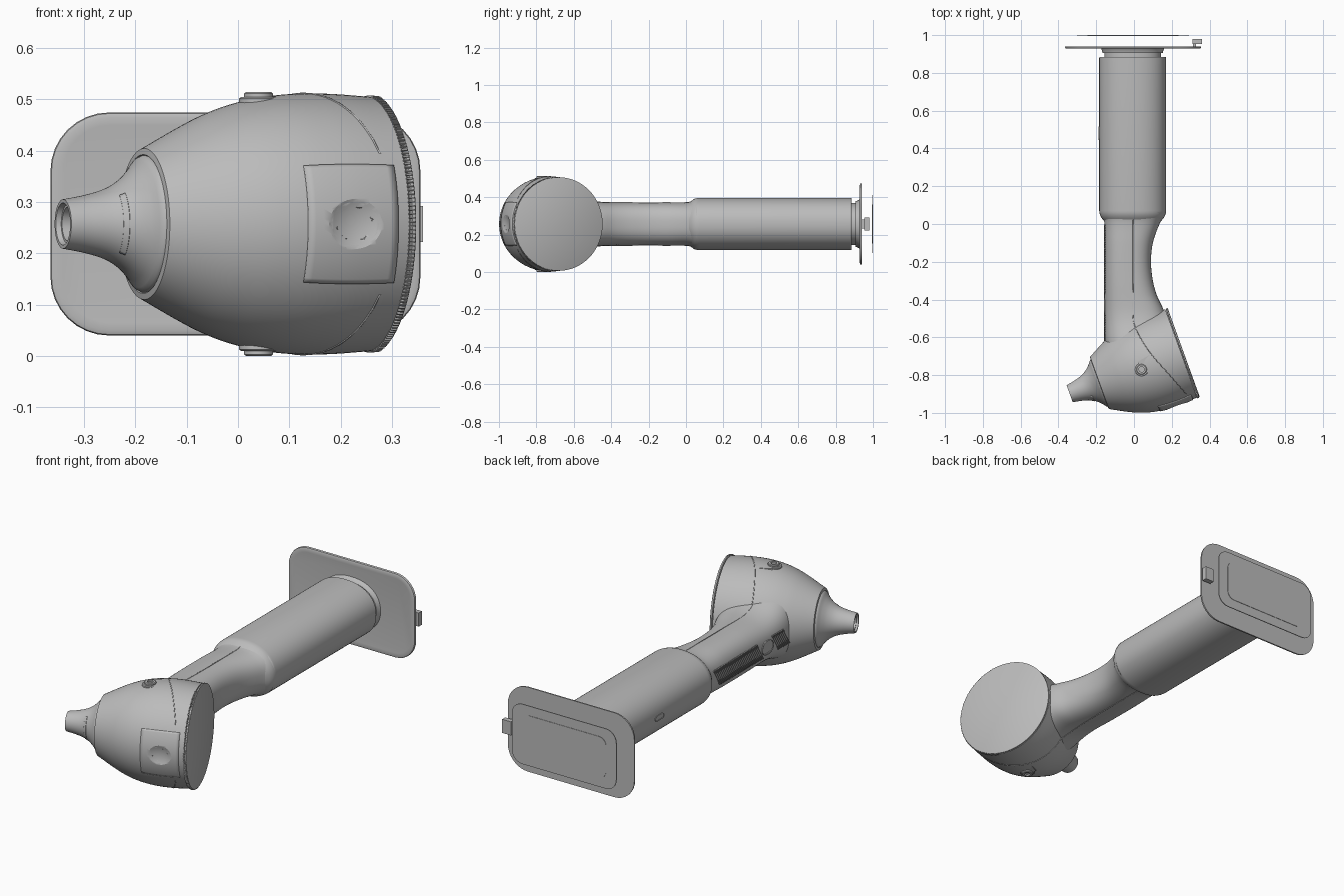
import bpy, bmesh, math
from mathutils import Vector

if "Cube" in bpy.data.objects:
    bpy.data.objects.remove(bpy.data.objects["Cube"])

ZC = 0.257
grey = bpy.data.materials.new("plain_grey")
grey.diffuse_color = (0.5, 0.5, 0.5, 1)
grey.use_nodes = True
grey.node_tree.nodes["Principled BSDF"].inputs["Base Color"].default_value = grey.diffuse_color

# Tilted axis shared by the whole head: origin at the lens, D towards the tip, U to the front
C = Vector((0.25, -0.685, ZC))
D = Vector((-0.94, -0.34, 0)).normalized()
U = Vector((0.34, -0.94, 0)).normalized()
Z = Vector((0, 0, 1))


def spline(pts, t):
    """Smooth interpolation through (position, value) points."""
    t = max(pts[0][0], min(pts[-1][0], t))
    k = next(i for i in range(len(pts) - 1) if t <= pts[i + 1][0])
    slope = lambda i: ((pts[min(i + 1, len(pts) - 1)][1] - pts[max(i - 1, 0)][1]) /
                       (pts[min(i + 1, len(pts) - 1)][0] - pts[max(i - 1, 0)][0]))
    (a, va), (b, vb) = pts[k], pts[k + 1]
    h, s = b - a, (t - a) / (b - a)
    return ((2*s**3 - 3*s*s + 1) * va + (s**3 - 2*s*s + s) * h * slope(k)
            + (3*s*s - 2*s**3) * vb + (s**3 - s*s) * h * slope(k + 1))


def finish(name, bm, angle=30):
    bmesh.ops.recalc_face_normals(bm, faces=bm.faces)
    me = bpy.data.meshes.new(name)
    bm.to_mesh(me)
    bm.free()
    ob = bpy.data.objects.new(name, me)
    bpy.context.collection.objects.link(ob)
    me.materials.append(grey)
    bpy.ops.object.select_all(action='DESELECT')
    ob.select_set(True)
    bpy.context.view_layer.objects.active = ob
    bpy.ops.object.shade_smooth_by_angle(angle=math.radians(angle))
    return ob


def loft(name, rings):
    """Skin a list of equal closed rings and cap both ends."""
    bm = bmesh.new()
    rows = [[bm.verts.new(p) for p in r] for r in rings]
    n = len(rows[0])
    for a, b in zip(rows, rows[1:]):
        for i in range(n):
            bm.faces.new((a[i], a[(i + 1) % n], b[(i + 1) % n], b[i]))
    bm.faces.new(rows[0])
    bm.faces.new(rows[-1])
    return finish(name, bm)


def on_axis(t, r, a):
    return C + D * t + (U * math.cos(a) + Z * math.sin(a)) * r


def turned(name, profile, n=96):
    return loft(name, [[on_axis(t, r, i * math.tau / n) for i in range(n)] for t, r in profile])


def oval(y, x0, x1, hz, e=2.0, n=64):
    """Superellipse ring across the handle."""
    f = lambda v: math.copysign(abs(v) ** (2 / e), v)
    return [((x0 + x1) / 2 + (x1 - x0) / 2 * f(math.cos(i * math.tau / n)), y,
             ZC + hz * f(math.sin(i * math.tau / n))) for i in range(n)]


def rounded(y, hx, hz, rad):
    """Rounded rectangle ring."""
    out = []
    for q, (sx, sz) in enumerate([(1, 1), (-1, 1), (-1, -1), (1, -1)]):
        for k in range(9):
            a = (q + k / 8) * math.pi / 2
            out.append((-0.005 + sx * (hx - rad) + rad * math.cos(a), y,
                        ZC + sz * (hz - rad) + rad * math.sin(a)))
    return out


def patch(name, prof, t0, t1, a, off, mid=0.0):
    """Thin curved plate lying on a turned surface."""
    bm = bmesh.new()
    g = [[bm.verts.new(on_axis(t0 + (t1 - t0) * i / 12,
                               spline(prof, t0 + (t1 - t0) * i / 12) + off - 0.004,
                               mid + a * (j / 12 - 1))) for j in range(25)] for i in range(13)]
    for i in range(12):
        for j in range(24):
            bm.faces.new((g[i][j], g[i + 1][j], g[i + 1][j + 1], g[i][j + 1]))
    ob = finish(name, bm)
    m = ob.modifiers.new("thickness", 'SOLIDIFY')
    m.thickness, m.offset = 0.008, 0
    return ob


def box(name, centre, size, rot_axis=None, angle=0.0, axes=None):
    bm = bmesh.new()
    bmesh.ops.create_cube(bm, size=1)
    ax = axes or (Vector((1, 0, 0)), Vector((0, 1, 0)), Z)
    for v in bm.verts:
        p = sum((ax[i] * v.co[i] * size[i] for i in range(3)), Vector())
        v.co = Vector(centre) + p
    return finish(name, bm)


def tube(name, pts, radius):
    cu = bpy.data.curves.new(name, 'CURVE')
    cu.dimensions = '3D'
    cu.bevel_depth, cu.bevel_resolution = radius, 1
    sp = cu.splines.new('POLY')
    sp.points.add(len(pts) - 1)
    for q, p in zip(sp.points, pts):
        q.co = (*p, 1)
    ob = bpy.data.objects.new(name, cu)
    bpy.context.collection.objects.link(ob)
    cu.materials.append(grey)


# Head shell
HEAD = [(0, .248), (.07, .253), (.13, .254), (.2, .249), (.27, .235), (.33, .214), (.38, .19), (.46, .147)]
head_r = lambda t: spline(HEAD, t)
head = turned("head_shell", [(.46 * i / 40, head_r(.46 * i / 40)) for i in range(41)]
              + [(.462, .135), (.455, .13)])

# Thumb panel on the front of the head, with a round dimple
panel = patch("thumb_panel", HEAD, .025, .21, math.radians(27), .003)
bm = bmesh.new()
bmesh.ops.create_uvsphere(bm, u_segments=64, v_segments=48, radius=.13)
bmesh.ops.translate(bm, verts=bm.verts, vec=on_axis(.115, .254 + .13 - .011, 0))
cutter = finish("dimple_cutter", bm)
cutter.hide_render = True
cutter.hide_set(True)
for ob in (head, panel):
    m = ob.modifiers.new("dimple", 'BOOLEAN')
    m.operation, m.object, m.solver = 'DIFFERENCE', cutter, 'EXACT'

# Lens with its rim and grip ticks
turned("lens_seat", [(.01, .235), (-.006, .235)])
turned("lens", [(-.003, .247), (-.005, .25), (-.012, .25), (-.014, .246)])
for i in range(90):
    a = math.radians(-80 + 160 * i / 89)
    radial = U * math.cos(a) + Z * math.sin(a)
    box("rim_tick", on_axis(-.004, .25, a), (.006, .012, .003),
        axes=(radial, D, radial.cross(D)))

# Ear funnel with open tip
FUNNEL = [(.455, .133), (.465, .132), (.48, .113), (.505, .089), (.537, .07), (.58, .057), (.628, .048)]
turned("ear_funnel", [(.455 + .173 * i / 30, spline(FUNNEL, .455 + .173 * i / 30)) for i in range(31)]
       + [(.628, .041), (.618, .038), (.618, .033), (.56, .03)], 64)
patch("funnel_ridge", FUNNEL, .517, .528, math.radians(48), .002)

# Grip: left edge, right edge and half height along its length
RIGHT = [(-.66, .19), (-.55, .19), (-.45, .155), (-.38, .122), (-.3, .1), (-.2, .09), (-.1, .1), (0, .135), (.06, .168)]
HALF = [(-.66, .175), (-.6, .155), (-.52, .128), (-.45, .117), (-.3, .115), (-.1, .115), (.01, .116), (.06, .128)]
LEFT = [(-.66, -.15), (-.6, -.155), (-.1, -.155), (.02, -.158), (.06, -.17)]
loft("grip", [oval(y, spline(LEFT, y), spline(RIGHT, y), spline(HALF, y), 2.5)
              for y in [-.66 + .72 * i / 48 for i in range(49)]])

# Handle barrel and stepped neck
loft("handle", [oval(y, -.007 - h, -.007 + h, z, 2.2) for y, h, z in
                [(.015, .15, .112), (.03, .163, .124), (.045, .172, .135), (.06, .176, .139),
                 (.07, .177, .14), (.88, .177, .14), (.885, .174, .137)]])
loft("neck", [oval(y, -.007 - h, -.007 + h, z, 2.2) for y, h, z in
              [(.87, .15, .113), (.905, .15, .113), (.906, .16, .122), (.918, .162, .125), (.932, .168, .135)]])

# Base plate, floating back label with raised centre, side clip
loft("base_plate", [rounded(y, h, h - .143, r) for y, h, r in
                    [(.93, .335, .09), (.928, .35, .105), (.931, .358, .112), (.936, .36, .114), (.941, .36, .114)]])
loft("back_cover", [rounded(y, .297, .154, .06) for y in (.994, .998)])
loft("back_cover_centre", [rounded(y, .24, .105, .04) for y in (.997, 1.0)])
box("side_clip", (.335, .967, ZC), (.05, .026, .07))
box("clip_stem", (.32, .95, ZC), (.016, .03, .05))


# Seam line over the top and bottom of grip and head
def skin_z(x, y):
    rel = Vector((x, y, ZC)) - C
    h = head_r(rel.dot(D)) ** 2 - rel.dot(U) ** 2
    on_head = math.sqrt(h) if 0 < rel.dot(D) < .46 and h > 0 else 0
    return max(on_head, spline(HALF, y) * .995 if y > -.58 else 0)


SEAM = [(-.91, .285), (-.79, .18), (-.7, .1), (-.63, .05), (-.56, .012), (-.5, -.005), (-.3, -.005), (.04, -.005)]
ys = [-.9 + .94 * i / 60 for i in range(61)]
for s, side in ((1, "upper"), (-1, "lower")):
    tube(side + "_seam", [(spline(SEAM, y), y, ZC + s * skin_z(spline(SEAM, y), y)) for y in ys], .002)
    # Round pegs on the head with a pad beneath
    for name, r, z0, z1 in (("peg_base", .038, .2, .247), ("peg", .028, .2, .257)):
        rings = [[(.04 + q * math.cos(i * math.tau / 32), -.77 + q * math.sin(i * math.tau / 32), ZC + s * z)
                  for i in range(32)] for q, z in ((r, z0), (r, z1 - .003), (r - .004, z1), (r * .5, z1), (r * .5, z1 - .008))]
        loft(side + "_" + name, rings)
    box(side + "_peg_pad", (.08, -.735, ZC + s * .238), (.1, .07, .02),
        axes=(Vector((.87, .5, 0)), Vector((-.5, .87, 0)), Z))

# Slanted finger ribs and oval button on the left of the grip
slant = Vector((0, .5, .87))
for i in range(46):
    y = -.03 - .0125 * i
    if abs(y + .44) > .055:
        box("finger_rib", (-.153, y, ZC), (.01, .004, .1), axes=(Vector((1, 0, 0)), slant.cross(Vector((1, 0, 0))), slant))


def stadium(name, x, y, half, r, depth):
    loft(name, [[(x - d, y + math.copysign(half - q, math.cos(a)) + q * math.cos(a), ZC + q * math.sin(a))
                 for a in [(i + .5) * math.tau / 32 for i in range(32)]]
                for d, q in ((-.02, r), (depth, r), (depth, r * .8), (depth * .3, r * .75))])


stadium("trigger_button", -.155, -.44, .045, .035, .004)
stadium("handle_slot", -.184, .48, .035, .014, .003)
